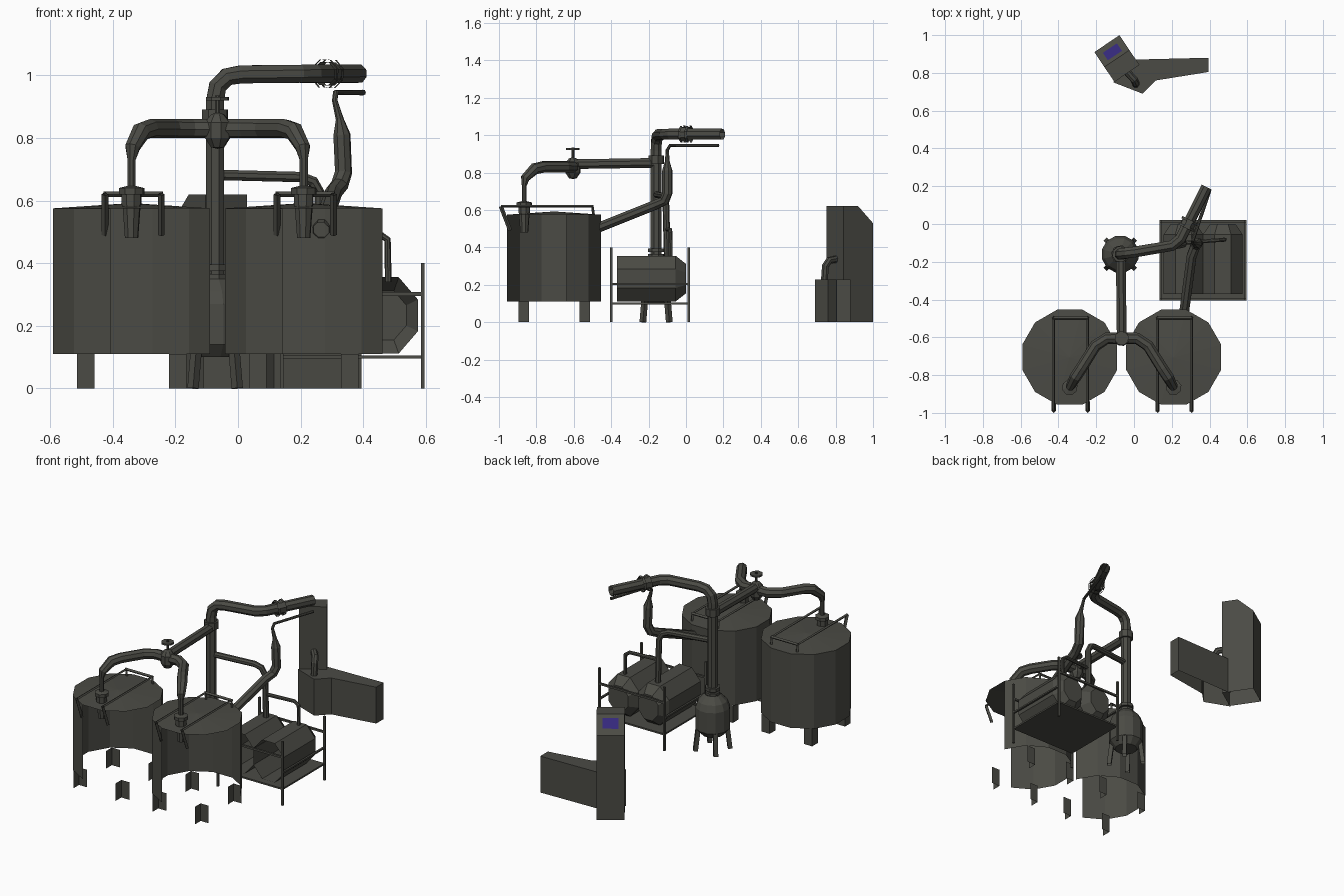
import bpy, bmesh
from math import pi, cos, sin, radians
from mathutils import Matrix, Vector

old = bpy.data.objects.get("Cube")
if old:
    bpy.data.objects.remove(old)


def material(name, rgb):
    m = bpy.data.materials.new(name)
    m.use_nodes = True
    m.diffuse_color = (*rgb, 1)
    m.node_tree.nodes["Principled BSDF"].inputs["Base Color"].default_value = (*rgb, 1)
    return m


METAL = material("dark grey metal", (0.07, 0.07, 0.059))
BLUE = material("indigo paint", (0.035, 0.022, 0.2))


def finish(name, bm, mat=METAL, matrix=None):
    me = bpy.data.meshes.new(name)
    bmesh.ops.recalc_face_normals(bm, faces=bm.faces)
    if matrix:
        bm.transform(matrix)
    bm.to_mesh(me)
    bm.free()
    me.materials.append(mat)
    ob = bpy.data.objects.new(name, me)
    bpy.context.collection.objects.link(ob)
    return ob


def lathe(name, profile, matrix, sides=12, start=15, skip=0):
    """Revolve (radius, height) points, leaving the last `skip` sides open."""
    bm = bmesh.new()
    rings = []
    for r, z in profile:
        if r == 0:
            rings.append([bm.verts.new((0, 0, z))] * sides)
        else:
            angles = [radians(start) + 2 * pi * i / sides for i in range(sides)]
            rings.append([bm.verts.new((r * cos(a), r * sin(a), z)) for a in angles])
    for low, high in zip(rings, rings[1:]):
        for i in range(sides - skip):
            j = (i + 1) % sides
            bm.faces.new(dict.fromkeys((low[i], low[j], high[j], high[i])))
    return finish(name, bm, matrix=matrix)


def tube(name, points, radius, sides=8):
    """Pipe through (x, y, z[, radius]) points."""
    pts = [Vector(p[:3]) for p in points]
    radii = [p[3] if len(p) > 3 else radius for p in points]
    bm = bmesh.new()
    rings = []
    normal = None
    for i, p in enumerate(pts):
        before = (p - pts[i - 1]).normalized() if i else Vector()
        after = (pts[i + 1] - p).normalized() if i + 1 < len(pts) else Vector()
        t = (before + after).normalized()
        if normal is None:
            normal = t.orthogonal()
        normal = (normal - t * normal.dot(t)).normalized()
        side = t.cross(normal)
        ring = []
        for k in range(sides):
            a = 2 * pi * (k + 0.5) / sides
            ring.append(bm.verts.new(p + radii[i] * (normal * cos(a) + side * sin(a))))
        rings.append(ring)
    for low, high in zip(rings, rings[1:]):
        for i in range(sides):
            j = (i + 1) % sides
            bm.faces.new((low[i], low[j], high[j], high[i]))
    return finish(name, bm)


def box(name, lo, hi):
    bm = bmesh.new()
    lo, hi = Vector(lo), Vector(hi)
    size = hi - lo
    bmesh.ops.create_cube(bm, size=1)
    return finish(name, bm, matrix=Matrix.Translation((lo + hi) / 2) @ Matrix.Diagonal((*size, 1)))


def at(x, y, z=0):
    return Matrix.Translation((x, y, z))


MID = -0.065          # mirror line between the two vats
VAT_Y = -0.705

# Two large vats with open front corners, rails, inlets and pipes
for label, s in (("left", 1), ("right", -1)):
    vx = MID + s * 0.275
    lathe(label + "_vat_wall", [(0.26, 0.11), (0.26, 0.575)], at(vx, VAT_Y), skip=4)
    lathe(label + "_vat_lid", [(0.26, 0.575), (0, 0.592)], at(vx, VAT_Y))

    # Angle-iron legs
    for ix in (-1, 1):
        for iy in (-1, 1):
            cx, cy, h = vx + ix * 0.147, VAT_Y + iy * 0.163, 0.028
            bm = bmesh.new()
            path = [(cx - h, cy - h), (cx - h, cy + h), (cx + h, cy + h)]
            cols = [[bm.verts.new((x, y, z)) for z in (0, 0.11)] for x, y in path]
            for a, b in zip(cols, cols[1:]):
                bm.faces.new((a[0], b[0], b[1], a[1]))
            finish(label + "_vat_leg", bm)

    # Lid rails with hooked front ends
    for rx in (vx - 0.085, vx + 0.095):
        tube(label + "_lid_rail", [(rx, -0.495, 0.575), (rx, -0.5, 0.62), (rx, -0.99, 0.62)], 0.008, 4)
        tube(label + "_rail_hook", [(rx, -0.99, 0.62), (rx, -0.975, 0.58), (rx, -0.94, 0.49)], 0.011, 4)
    tube(label + "_rail_bar", [(vx - 0.09, -0.5, 0.62), (vx + 0.1, -0.5, 0.62)], 0.009, 4)

    # Inlet collar and bent pipe to the central valve
    lathe(label + "_inlet_collar",
          [(0.022, 0.48), (0.03, 0.585), (0.033, 0.585), (0.033, 0.62), (0.042, 0.62), (0.042, 0.64), (0, 0.65)],
          at(vx, -0.865), sides=8)
    bend = [(0.275, -0.865, 0.64, 0.014), (0.275, -0.865, 0.73, 0.014), (0.272, -0.86, 0.77, 0.025),
            (0.245, -0.81, 0.82), (0.215, -0.765, 0.83), (0.14, -0.645, 0.83), (0.08, -0.605, 0.83), (0, -0.605, 0.83)]
    tube(label + "_vat_pipe", [(MID + s * p[0], *p[1:]) for p in bend], 0.031)

# Central valve with hand wheel
lathe("valve_body", [(0, 0.765), (0.022, 0.77), (0.042, 0.8), (0.042, 0.85), (0.022, 0.875), (0.008, 0.88), (0.008, 0.935)],
      at(MID, -0.605), sides=8)
lathe("valve_wheel", [(0, 0.92), (0.038, 0.92), (0.038, 0.93), (0, 0.93)], at(MID, -0.605), sides=8)
tube("valve_to_column_pipe", [(MID, -0.6, 0.845), (-0.07, -0.16, 0.852)], 0.028)

# Column pipe and overhead main
CX, CY = -0.073, -0.16
tube("column_pipe", [(CX, CY, 0.36), (CX, CY, 0.92), (-0.065, -0.158, 0.965), (-0.035, -0.153, 0.995), (0.01, -0.147, 1.003),
                     (0.2, -0.115, 1.005), (0.245, -0.08, 1.005), (0.385, 0.195, 1.005)], 0.031)
for z0, z1, r in ((0.845, 0.89, 0.043), (0.35, 0.365, 0.045), (0.375, 0.395, 0.045)):
    lathe("column_flange", [(0, z0), (r, z0), (r, z1), (0, z1)], at(CX, CY), sides=8)
joint, along = Vector((0.286, 0, 1.005)), Vector((0.14, 0.275, 0)).normalized()
tube("main_coupling", [joint + along * d for d in (-0.025, 0.025)], 0.04)
for d in (-0.025, 0.012):
    tube("coupling_ring", [joint + along * e for e in (d, d + 0.013)], 0.048)

# Separator vessel under the column
lathe("separator_vessel", [(0, 0.1), (0.065, 0.1), (0.1, 0.14), (0.1, 0.27), (0.085, 0.31), (0.045, 0.35)], at(CX, CY))
for i in range(4):
    a = pi / 4 + i * pi / 2
    tube("separator_leg", [(CX + r * cos(a), CY + r * sin(a), z) for r, z in ((0.08, 0.17), (0.1, 0))], 0.018, 4)

# Riser from the left vat, narrowing to a thin outlet
tube("riser_pipe", [(0.265, -0.47, 0.505), (0.305, -0.17, 0.625), (0.325, -0.115, 0.65), (0.337, -0.1, 0.69), (0.332, -0.1, 0.81),
                    (0.325, -0.1, 0.86, 0.013), (0.309, -0.1, 0.92, 0.009), (0.312, -0.085, 0.945, 0.009),
                    (0.4, 0.175, 0.945, 0.009)], 0.028)

# Feed pipe from the column to the drums
tube("feed_pipe", [(CX, CY, 0.682), (0.2, -0.12, 0.675), (0.24, -0.112, 0.66), (0.262, -0.107, 0.62),
                   (0.265, -0.1, 0.34)], 0.018)
tube("branch_pipe", [(0.265, -0.1, 0.495), (0.45, -0.085, 0.495), (0.478, -0.083, 0.475), (0.48, -0.083, 0.34)], 0.011)

# Two drums lying along the stand
TURN = Matrix.Rotation(-pi / 2, 4, "X")
for dx in (0.262, 0.47):
    lathe("drum", [(0.132, -0.37), (0.132, -0.055), (0.085, 0), (0, 0)],
          at(dx, 0, 0.233) @ Matrix.Diagonal((0.86, 1, 1, 1)) @ TURN, sides=8, start=22.5)

# Stand: floor plate, posts and rails
X0, X1, Y0, Y1 = 0.14, 0.59, -0.4, 0.015
box("stand_plate", (X0, Y0, 0.095), (X1, Y1, 0.105))
T = 0.006
for x in (X0, X1):
    for y in (Y0, Y1):
        box("stand_post", (x - T, y - T, 0), (x + T, y + T, 0.4))
    box("stand_side_rail", (x - T, Y0, 0.2), (x + T, Y1, 0.21))
for y in (Y0, Y1):
    box("stand_end_rail", (X0, y - T, 0.295), (X1, y + T, 0.307))

# Control cabinet with sloped panel, open underneath
CAB = at(-0.21, 0.91) @ Matrix.Rotation(radians(34), 4, "Z")
profile = [(0, 0), (0, 0.53), (-0.095, 0.62), (-0.19, 0.62), (-0.19, 0)]
bm = bmesh.new()
ends = [[bm.verts.new((x, y, z)) for y, z in profile] for x in (0, 0.16)]
for i in range(4):
    bm.faces.new((ends[0][i], ends[0][i + 1], ends[1][i + 1], ends[1][i]))
for e in ends:
    bm.faces.new(e)
finish("cabinet_body", bm, matrix=CAB)

# Painted patch on the sloped panel
bm = bmesh.new()
corners = [(x, -0.095 * k, 0.532 + 0.09 * k) for x, k in ((0.035, 0.3), (0.125, 0.3), (0.125, 0.8), (0.035, 0.8))]
bm.faces.new([bm.verts.new(c) for c in corners])
finish("panel_patch", bm, BLUE, CAB)

# Low console wing beside the cabinet, open underneath
outline = [(-0.01, 0.87), (0.395, 0.88), (0.395, 0.805), (0.115, 0.76), (0.045, 0.69), (-0.11, 0.75)]
bm = bmesh.new()
low, high = [[bm.verts.new((x, y, z)) for x, y in outline] for z in (0, 0.228)]
bm.faces.new(high)
for i in range(len(outline)):
    j = (i + 1) % len(outline)
    bm.faces.new((low[i], low[j], high[j], high[i]))
finish("console_wing", bm)
tube("console_pipe", [(0.01, 0.74, 0.22), (0.01, 0.745, 0.3), (0.0, 0.765, 0.33), (-0.05, 0.82, 0.34)], 0.02)
